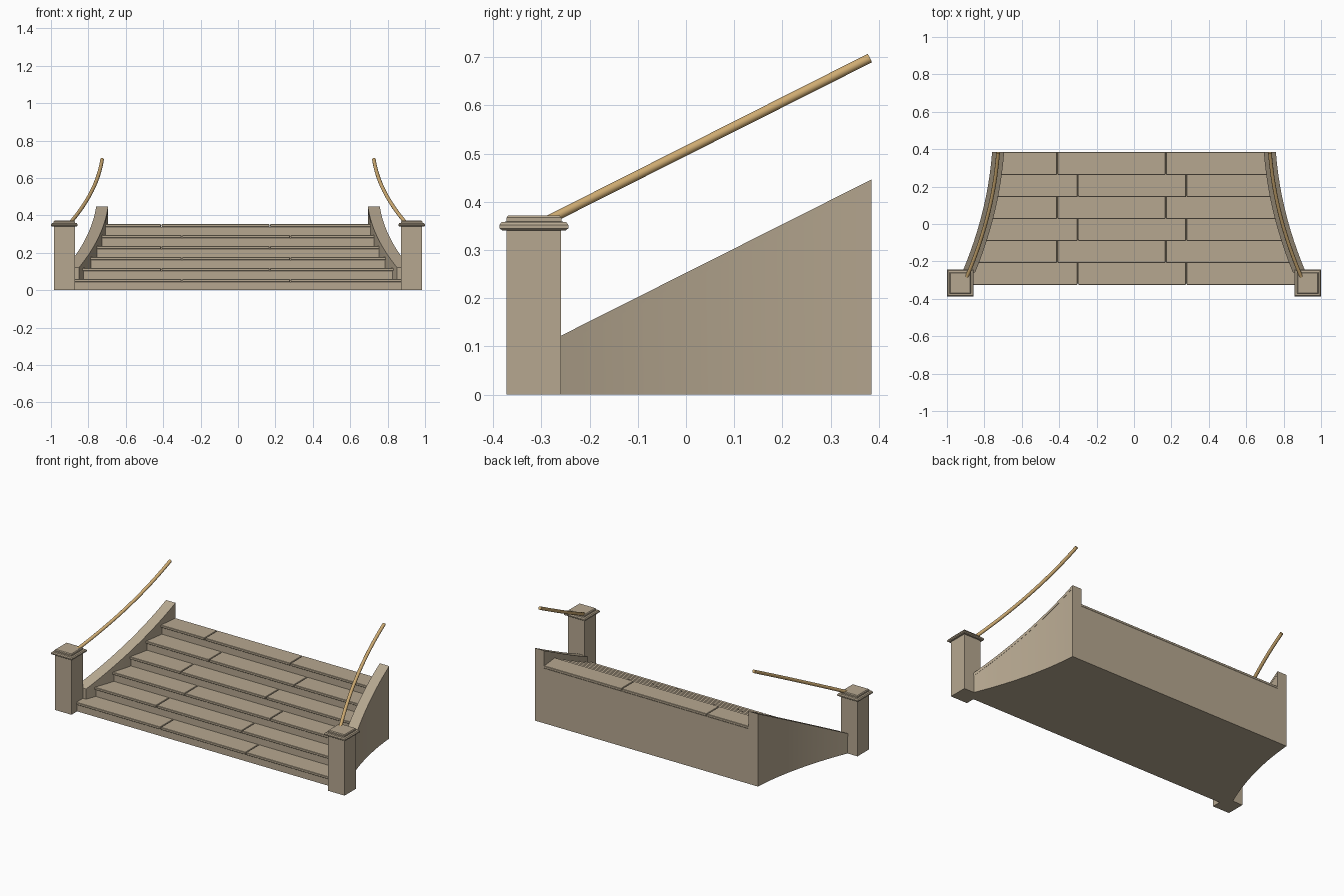
import bpy, bmesh, math
from mathutils import Vector

cube = bpy.data.objects.get("Cube")
if cube:
    bpy.data.objects.remove(cube, do_unlink=True)


def material(name, rgb):
    m = bpy.data.materials.new(name)
    m.use_nodes = True
    m.diffuse_color = (*rgb, 1)
    m.node_tree.nodes["Principled BSDF"].inputs["Base Color"].default_value = (*rgb, 1)
    return m


STONE = material("warm stone", (0.47, 0.39, 0.28))
WOOD = material("golden wood", (0.62, 0.41, 0.17))

BACK, FRONT = 0.385, -0.26      # ends of the flank walls
POST_X, POST_Y = 0.9285, -0.3155
STEPS, RISE, NOSE = 6, 0.0588, 0.015
STEP_FRONT, GOING = -0.325, 0.1175


def flare(y):
    """Plan curve of the flanks: distance from the centre line at depth y."""
    t = (0.38 - y) / 0.66
    return 0.727 + 0.05 * t + 0.116 * t * t


def spread(y):
    """Widening of a section across x, so the wall keeps its thickness."""
    slope = (flare(y + 0.001) - flare(y - 0.001)) / 0.002
    return math.hypot(1, slope)


def span(a, b, n):
    return [a + (b - a) * i / n for i in range(n + 1)]


def skin(bm, loops):
    """Join equal loops of points into a closed solid."""
    rings = [[bm.verts.new(p) for p in loop] for loop in loops]
    n = len(rings[0])
    for a, b in zip(rings, rings[1:]):
        for i in range(n):
            j = (i + 1) % n
            bm.faces.new((a[i], a[j], b[j], b[i]))
    bm.faces.new(rings[0][::-1])
    bm.faces.new(rings[-1])


def finish(name, bm, mat, bevel=0, smooth=False):
    bmesh.ops.recalc_face_normals(bm, faces=bm.faces[:])
    me = bpy.data.meshes.new(name)
    bm.to_mesh(me)
    bm.free()
    me.materials.append(mat)
    ob = bpy.data.objects.new(name, me)
    bpy.context.collection.objects.link(ob)
    if bevel:
        mod = ob.modifiers.new("soft edges", 'BEVEL')
        mod.width, mod.segments = bevel, 1
    if smooth:
        bpy.ops.object.select_all(action='DESELECT')
        ob.select_set(True)
        bpy.context.view_layer.objects.active = ob
        bpy.ops.object.shade_smooth_by_angle(angle=math.radians(40))
    return ob


def slab(bm, y0, y1, z0, z1, left=None, right=None):
    """Flat stone; a side without a given x follows the flank curve."""
    ys = span(y0, y1, 4)
    plan = [(-flare(y) if left is None else left, y) for y in ys]
    plan += [(flare(y) if right is None else right, y) for y in reversed(ys)]
    skin(bm, [[(x, y, z) for x, y in plan] for z in (z0, z1)])


# Staircase core and jointed treads
core = bmesh.new()
for i in range(STEPS):
    y0 = STEP_FRONT + i * GOING
    y1 = BACK if i == STEPS - 1 else y0 + GOING
    top = (i + 1) * RISE
    inset = 0.0 if i == STEPS - 1 else 0.01
    slab(core, y0 + 0.008, y1 + inset, 0, top - NOSE)
    treads = bmesh.new()
    joints = (-0.30, 0.28) if i % 2 == 0 else (-0.41, 0.17)
    edges = [None, *joints, None]
    for a, b in zip(edges, edges[1:]):
        slab(treads, y0, y1 + inset, top - NOSE, top,
             None if a is None else a + 0.002,
             None if b is None else b - 0.002)
    finish(f"tread_{i + 1}", treads, STONE, bevel=0.002)
finish("step_core", core, STONE)


def wall_top(y):
    return 0.122 + (y - FRONT) * 0.503


def square(cx, cy, half, z):
    return [(cx + sx * half, cy + sy * half, z)
            for sx, sy in ((-1, -1), (1, -1), (1, 1), (-1, 1))]


CAP = [(0.066, 0.341), (0.0715, 0.345), (0.0715, 0.352), (0.067, 0.358),
       (0.057, 0.359), (0.057, 0.367), (0.053, 0.372)]

for side, label in ((1, "left"), (-1, "right")):
    # Curved flank wall with its sloping coping
    for part, half, low in (("flank_wall", 0.031, None), ("coping", 0.032, 0.018)):
        bm = bmesh.new()
        loops = []
        for y in span(FRONT, BACK, 24):
            c, h, top = flare(y), half * spread(y), wall_top(y)
            bottom = 0 if low is None else top - low
            if low is None:
                top -= 0.018
            loops.append([(side * (c - h), y, bottom), (side * (c + h), y, bottom),
                          (side * (c + h), y, top), (side * (c - h), y, top)])
        skin(bm, loops)
        finish(f"{label}_{part}", bm, STONE, smooth=True)

    # Newel post and moulded cap
    bm = bmesh.new()
    skin(bm, [square(side * POST_X, POST_Y, 0.0565, z) for z in (0, 0.342)])
    finish(f"{label}_post", bm, STONE)
    bm = bmesh.new()
    skin(bm, [square(side * POST_X, POST_Y, h, z) for h, z in CAP])
    finish(f"{label}_post_cap", bm, STONE)

    # Round handrail rising from the cap along the flank curve
    path = [Vector((side * flare(y), y, 0.506 + 0.504 * y))
            for y in span(-0.283, 0.381, 24)]
    bm = bmesh.new()
    rings = []
    for k, p in enumerate(path):
        along = (path[min(k + 1, 24)] - path[max(k - 1, 0)]).normalized()
        u = along.cross(Vector((0, 0, 1))).normalized()
        v = u.cross(along)
        rings.append([p + 0.0098 * (u * math.cos(a) + v * math.sin(a))
                      for a in span(0, math.tau, 16)[:-1]])
    skin(bm, rings)
    finish(f"{label}_handrail", bm, WOOD, smooth=True)
